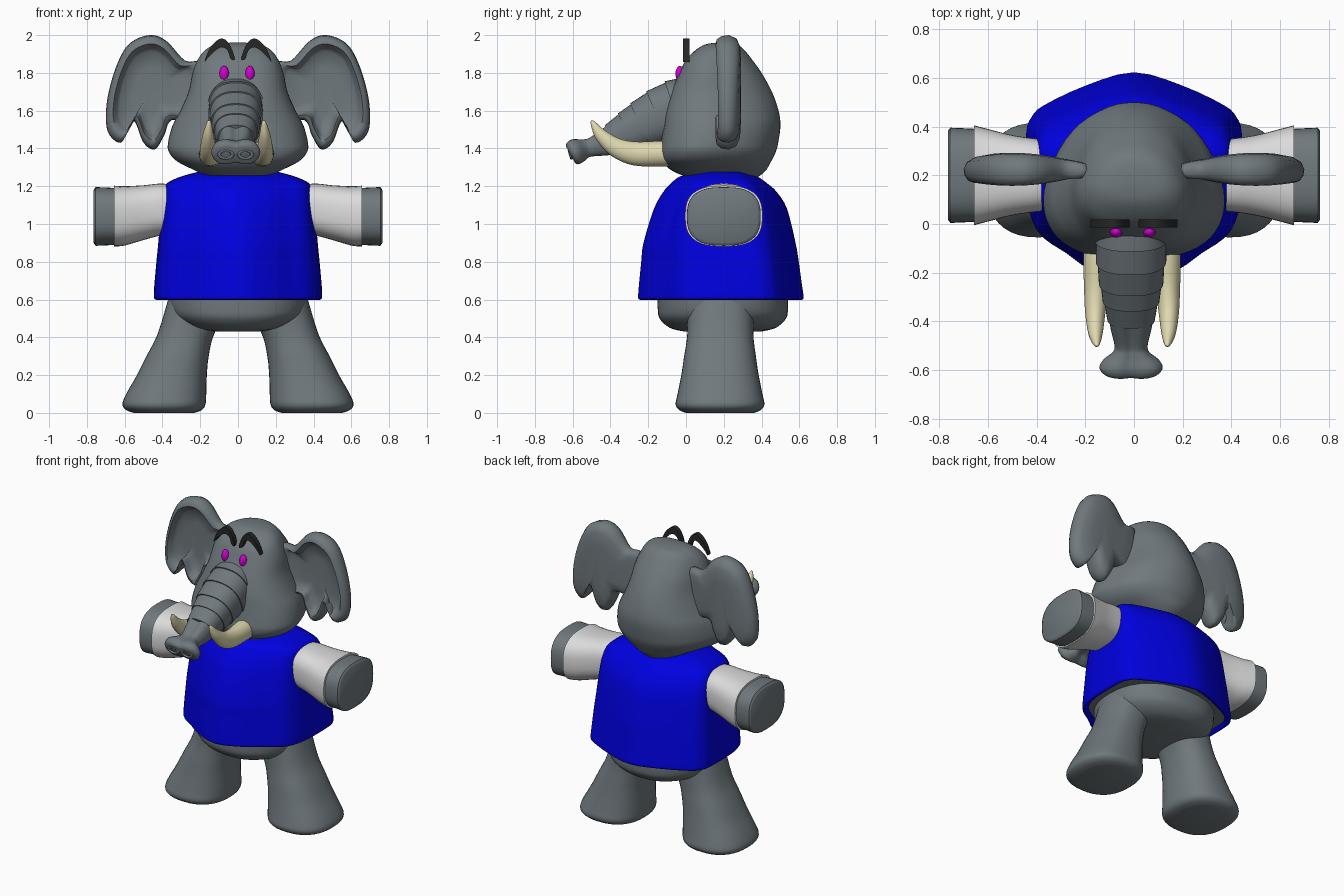
import bpy, bmesh, math
from mathutils import Vector

if "Cube" in bpy.data.objects:
    bpy.data.objects.remove(bpy.data.objects["Cube"], do_unlink=True)


def material(name, r, g, b):
    m = bpy.data.materials.new(name)
    m.use_nodes = True
    m.diffuse_color = (r, g, b, 1)
    bsdf = m.node_tree.nodes["Principled BSDF"]
    bsdf.inputs["Base Color"].default_value = (r, g, b, 1)
    bsdf.inputs["Roughness"].default_value = 0.6
    return m


GREY = material("skin grey", 0.16, 0.19, 0.205)
BLUE = material("shirt blue", 0.0, 0.0, 0.73)
WHITE = material("sleeve white", 0.72, 0.71, 0.71)
IVORY = material("tusk ivory", 0.74, 0.69, 0.43)
PINK = material("eye magenta", 0.65, 0.0, 0.65)
BLACK = material("brow black", 0.02, 0.02, 0.02)


def finish(obj, mat, angle=40):
    obj.data.materials.append(mat)
    bpy.ops.object.select_all(action="DESELECT")
    obj.select_set(True)
    bpy.context.view_layer.objects.active = obj
    bpy.ops.object.shade_smooth_by_angle(angle=math.radians(angle))
    return obj


def spline(points, steps=4, closed=False):
    """Smooth curve passing through the given points (any dimension)."""
    n, out = len(points), []
    pick = lambda i: points[i % n] if closed else points[max(0, min(n - 1, i))]
    for i in range(n if closed else n - 1):
        p, q, r, s = (pick(i + k) for k in (-1, 0, 1, 2))
        for k in range(steps):
            t = k / steps
            out.append([b + (c - a) * t / 2 + (a - 2.5 * b + 2 * c - d / 2) * t * t
                        + (1.5 * (b - c) + (d - a) / 2) * t ** 3
                        for a, b, c, d in zip(p, q, r, s)])
    return out if closed else out + [list(points[-1])]


def skin(name, rings, mat, caps=(True, True), angle=40):
    """Bridge a stack of equal-length point rings into one surface."""
    bm = bmesh.new()
    rows = [[bm.verts.new(p) for p in ring] for ring in rings]
    n = len(rows[0])
    for a, b in zip(rows, rows[1:]):
        for i in range(n):
            j = (i + 1) % n
            bm.faces.new((a[i], a[j], b[j], b[i]))
    for cap, row in zip(caps, (rows[0], rows[-1])):
        if cap:
            bm.faces.new(row)
    bmesh.ops.recalc_face_normals(bm, faces=bm.faces)
    mesh = bpy.data.meshes.new(name)
    bm.to_mesh(mesh)
    bm.free()
    obj = bpy.data.objects.new(name, mesh)
    bpy.context.collection.objects.link(obj)
    return finish(obj, mat, angle)


def rounded(power, sides=40):
    """Unit superellipse; higher powers are boxier."""
    turns = [2 * math.pi * k / sides for k in range(sides)]
    bend = lambda v: math.copysign(abs(v) ** (2 / power), v)
    return [(bend(math.cos(t)), bend(math.sin(t))) for t in turns]


def mirrored(half):
    """Closed smooth unit outline from its +x half, back to front."""
    return spline(half + [(-x, y) for x, y in half[-2:0:-1]], 3, True)


def loft(name, secs, mat, axis="Z", outline=rounded(2), steps=4, caps=(True, True), angle=40):
    """Sections are x, y, z and two radii; axis PATH turns them along the path."""
    if steps > 1:
        secs = spline(secs, steps)
    rings = []
    for i, (x, y, z, ra, rb) in enumerate(secs):
        if axis == "Z":
            a, b = Vector((1, 0, 0)), Vector((0, 1, 0))
        elif axis == "X":
            a, b = Vector((0, 1, 0)), Vector((0, 0, 1))
        else:
            ahead, behind = secs[min(len(secs) - 1, i + 2)], secs[max(0, i - 2)]
            a = Vector((1, 0, 0))
            b = (Vector(ahead[:3]) - Vector(behind[:3])).cross(a).normalized()
        rings.append([Vector((x, y, z)) + a * u * ra + b * v * rb for u, v in outline])
    return skin(name, rings, mat, caps, angle)


# Head: height, half width, front and back
head_shape = mirrored([(0, 1), (.3, .94), (.62, .73), (.83, .42), (.97, 0), (1, -.3),
                       (.94, -.57), (.78, -.8), (.48, -.96), (0, -1)])
head = [(1.24, .14, .03, .37), (1.28, .22, -.07, .42), (1.33, .32, -.125, .45),
        (1.38, .365, -.14, .475), (1.43, .37, -.135, .488), (1.52, .347, -.12, .5),
        (1.6, .305, -.11, .49), (1.7, .262, -.08, .455), (1.8, .24, -.035, .4),
        (1.87, .213, 0, .35), (1.92, .175, .05, .31), (1.95, .12, .1, .27),
        (1.96, .04, .16, .21)]
loft("head", [(0, (f + b) / 2, z, w, (b - f) / 2) for z, w, f, b in head],
     GREY, outline=head_shape, angle=70)

# Shirt with its hem folded under, and the body closing its underside
shirt_shape = mirrored([(0, 1), (.44, .875), (.82, .69), (.93, .58), (.98, .42), (.98, -.1),
                        (.92, -.4), (.81, -.56), (.62, -.69), (.38, -.86), (0, -1)])
shirt = [(.625, .41, -.2, .575), (.6, .435, -.238, .608), (.606, .45, -.253, .622),
         (.63, .452, -.253, .621), (.69, .448, -.248, .612), (.8, .438, -.237, .597),
         (.9, .428, -.225, .58), (1.08, .413, -.17, .535), (1.17, .403, -.12, .48),
         (1.215, .382, -.08, .43), (1.25, .31, -.035, .38), (1.275, .22, .04, .32)]
loft("shirt", [(0, (f + b) / 2, z, w, (b - f) / 2) for z, w, f, b in shirt],
     BLUE, outline=shirt_shape, caps=(False, True), angle=50)
loft("underside", [(0, .185, z, .425, .405) for z in (.618, .63)],
     GREY, outline=shirt_shape, steps=1)

# Lower belly
loft("belly", [(0, .195, .43, .12, .2), (0, .195, .45, .25, .28),
               (0, .195, .5, .335, .335), (0, .195, .56, .365, .345),
               (0, .195, .66, .37, .345)], GREY, outline=rounded(2.3), angle=70)

ear_outline = spline([(.18, 1.84), (.28, 1.865), (.38, 1.97), (.47, 2.0), (.58, 1.95),
                      (.65, 1.82), (.695, 1.64), (.69, 1.49), (.62, 1.43),
                      (.575, 1.52), (.545, 1.54), (.5, 1.43), (.44, 1.395),
                      (.39, 1.47), (.35, 1.55), (.2, 1.56)], 5, True)
ear_layers = [(.5, .07), (.8, .065), (.94, .045), (1, .005), (.98, -.035),
              (.92, -.06), (.84, -.065), (.76, -.03), (.7, -.01), (.4, -.005)]


def ear_ring(s, scale, depth):
    """One layer of the ear, thinner toward its root and its outer edge."""
    cx, cz, ring = .46, 1.71, []
    for x, z in ear_outline:
        x, z = cx + (x - cx) * scale, cz + (z - cz) * scale
        thin = 1 - 8 * (x - .5) ** 2
        ring.append((s * x, .222 + depth * max(thin, .55), z))
    return ring


brow_outline = spline([(.018, 1.87), (.03, 1.92), (.055, 1.965), (.085, 1.982), (.12, 1.965),
                       (.155, 1.92), (.178, 1.858), (.155, 1.885), (.12, 1.918),
                       (.085, 1.936), (.055, 1.918), (.038, 1.875)], 3, True)

MID = -.012  # the trunk sits slightly off centre
for s, side in ((1, "left"), (-1, "right")):
    # Leg
    leg = [(.2, .185, .6, .17, .18), (.275, .182, .42, .15, .175), (.32, .18, .3, .165, .19),
           (.35, .18, .2, .185, .205), (.38, .18, .1, .212, .225),
           (.392, .18, .045, .22, .235), (.392, .18, .015, .2, .215),
           (.392, .18, 0, .16, .18)]
    loft(side + "_leg", [(s * q[0], *q[1:]) for q in leg], GREY, outline=rounded(2.4), angle=60)

    # Sleeve and hand
    sleeve = [(.3, .2, 1.07, .14, .13), (.4, .2, 1.077, .15, .137), (.5, .2, 1.06, .165, .145),
              (.6, .2, 1.043, .19, .157), (.657, .2, 1.042, .205, .161)]
    loft(side + "_sleeve", [(s * q[0], *q[1:]) for q in sleeve], WHITE, "X", rounded(2.7))
    hand = [(.6, .2, 1.04, .188, .148), (.74, .2, 1.04, .195, .155),
            (.755, .2, 1.04, .193, .153), (.764, .2, 1.04, .182, .14)]
    loft(side + "_hand", [(s * q[0], *q[1:]) for q in hand], GREY, "X", rounded(2.7))

    # Ear with a raised rim and hollow front
    skin(side + "_ear", [ear_ring(s, k, d) for k, d in ear_layers], GREY, angle=65)

    # Tusk
    tusk = [(.132, -.02, 1.37, .066, .065), (.138, -.14, 1.372, .062, .067),
            (.147, -.27, 1.373, .05, .063), (.151, -.37, 1.405, .041, .051),
            (.15, -.45, 1.47, .029, .034), (.146, -.49, 1.53, .014, .015),
            (.144, -.5, 1.548, .004, .004)]
    loft(side + "_tusk", [(s * q[0] - .008, *q[1:]) for q in tusk], IVORY, "PATH", angle=60)

    # Eye
    bpy.ops.mesh.primitive_uv_sphere_add(segments=24, ring_count=14,
                                         location=(s * .068 - .005, -.032, 1.795))
    eye = bpy.context.object
    eye.name, eye.scale = side + "_eye", (.025, .024, .042)
    finish(eye, PINK, 60)

    # Brow
    skin(side + "_brow", [[(s * x, y, z) for x, z in brow_outline] for y in (-.015, .018)], BLACK)

    # Nostril rim
    bpy.ops.mesh.primitive_torus_add(major_radius=.028, minor_radius=.008, major_segments=24,
                                     minor_segments=8, location=(MID + s * .052, -.612, 1.368),
                                     rotation=(math.pi / 2 + .3, 0, 0))
    rim = bpy.context.object
    rim.name, rim.scale = side + "_nostril_rim", (1.25, .8, 1)
    finish(rim, GREY, 60)

# Trunk of telescoping segments
nodes = [(.02, 1.62, .145, .165), (-.06, 1.597, .148, .164), (-.15, 1.562, .142, .15),
         (-.24, 1.52, .13, .128), (-.31, 1.485, .115, .11), (-.39, 1.445, .096, .086)]
trunk = []
for p, q in zip(nodes, nodes[1:]):
    for (y, z, a, b), k in ((p, .97), (q, 1.02)):
        trunk.append((MID, y, z, a * k, b * k))
loft("trunk", trunk, GREY, "PATH", rounded(2.4), steps=1, angle=45)

# Trunk end, flaring into a broad two-lobed tip
tip_shape = mirrored([(0, .85), (.4, 1), (.8, .78), (1, 0), (.8, -.78), (.4, -1), (0, -.85)])
tip = [(-.35, 1.463, .098, .09), (-.43, 1.43, .084, .07), (-.5, 1.407, .068, .05),
       (-.53, 1.4, .078, .05), (-.56, 1.39, .115, .062), (-.585, 1.382, .13, .068),
       (-.605, 1.374, .122, .062), (-.613, 1.37, .1, .048)]
loft("trunk_tip", [(MID, *q) for q in tip], GREY, "PATH", tip_shape, angle=60)
